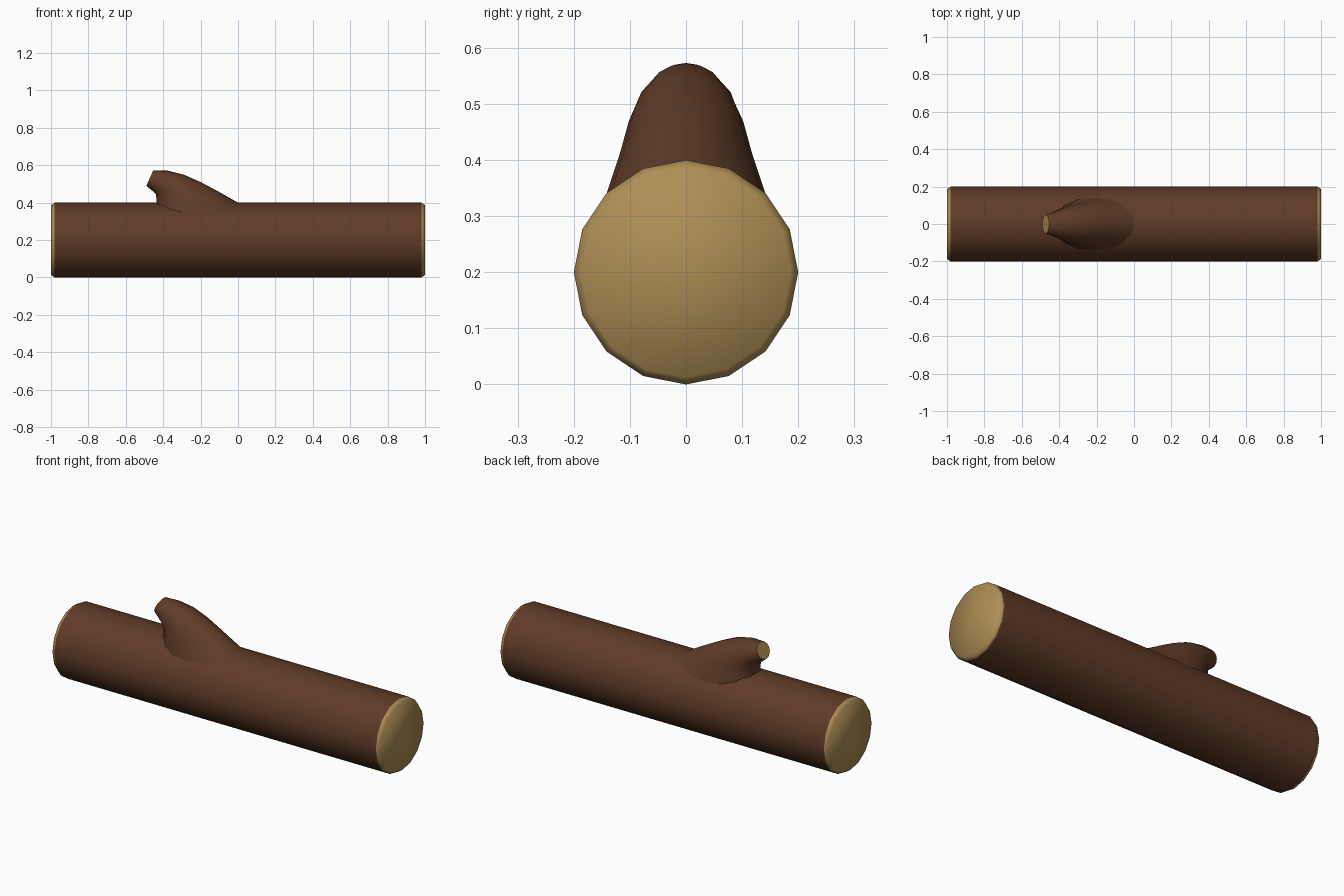
import bpy, bmesh, math

cube = bpy.data.objects.get("Cube")
if cube:
    bpy.data.objects.remove(cube, do_unlink=True)


def make_material(name, color):
    mat = bpy.data.materials.new(name)
    mat.use_nodes = True
    mat.diffuse_color = color
    mat.node_tree.nodes["Principled BSDF"].inputs["Base Color"].default_value = color
    return mat


bark = make_material("bark_brown", (0.115, 0.044, 0.020, 1))
cut_wood = make_material("cut_wood_tan", (0.42, 0.27, 0.09, 1))


def loft(name, rings, is_cut, cap_start=True, smooth_angle=60):
    """Skin a list of point rings, cap the ends and colour the cut faces."""
    bm = bmesh.new()
    loops = [[bm.verts.new(p) for p in ring] for ring in rings]
    n = len(loops[0])
    for a, b in zip(loops, loops[1:]):
        for i in range(n):
            j = (i + 1) % n
            bm.faces.new((a[i], a[j], b[j], b[i]))
    if cap_start:
        bm.faces.new(loops[0])
    bm.faces.new(loops[-1])
    bmesh.ops.recalc_face_normals(bm, faces=bm.faces)
    for f in bm.faces:
        f.material_index = int(is_cut(f))
    mesh = bpy.data.meshes.new(name)
    bm.to_mesh(mesh)
    bm.free()
    mesh.materials.append(bark)
    mesh.materials.append(cut_wood)
    obj = bpy.data.objects.new(name, mesh)
    bpy.context.collection.objects.link(obj)
    bpy.ops.object.select_all(action="DESELECT")
    obj.select_set(True)
    bpy.context.view_layer.objects.active = obj
    bpy.ops.object.shade_smooth_by_angle(angle=math.radians(smooth_angle))
    return obj


RADIUS = 0.2

# Log: sixteen-sided cylinder lying along x, with bevelled sawn ends
SIDES = 16
end = [(1, 0.187), (0.98, RADIUS), (0.965, RADIUS)]
profile = [(-x, r) for x, r in end] + end[::-1]
log_rings = [[(x, r * math.sin(math.tau * i / SIDES),
               RADIUS + r * math.cos(math.tau * i / SIDES)) for i in range(SIDES)]
             for x, r in profile]
loft("log", log_rings, lambda f: abs(f.calc_center_median().x) > 0.985)

# Branch stub: oval sections given by upper point, lower point, half width, sag
sections = [
    ((-0.10, 0.457), (-0.435, 0.415), 0.118, 0.025),
    ((-0.20, 0.510), (-0.440, 0.448), 0.102, 0.010),
    ((-0.29, 0.550), (-0.450, 0.457), 0.086, 0.0),
    ((-0.38, 0.572), (-0.465, 0.469), 0.067, 0.0),
    ((-0.453, 0.573), (-0.49, 0.490), 0.050, 0.0),
]
STEPS = 16
angles = [math.tau * i / STEPS for i in range(STEPS)]


def oval(hi, lo, width, sag):
    ring = []
    for a in angles:
        t = (1 + math.cos(a)) / 2
        ring.append((lo[0] + (hi[0] - lo[0]) * t, width * math.sin(a),
                     lo[1] + (hi[1] - lo[1]) * t - sag * math.sin(a) ** 2))
    return ring


# The foot of the stub follows the curve of the log, just under its surface
foot = []
for a in angles:
    y = 0.145 * math.sin(a)
    foot.append((-0.21 + 0.225 * math.cos(a), y,
                 RADIUS + math.sqrt(RADIUS ** 2 - y ** 2) - 0.008))
loft("branch_stub", [foot] + [oval(*s) for s in sections],
     lambda f: len(f.verts) > 4, cap_start=False, smooth_angle=50)
